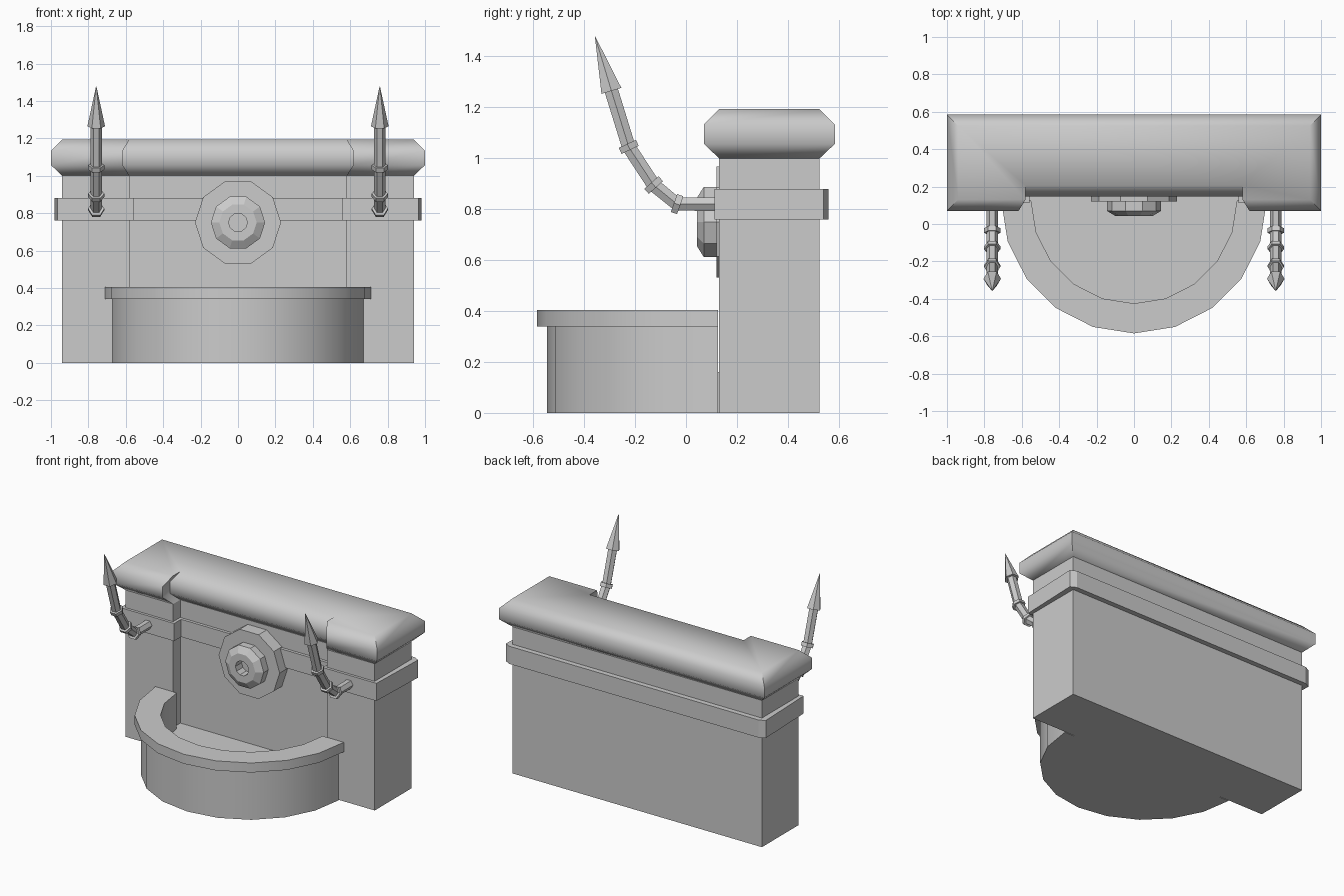
import bpy, bmesh
from math import pi, sin, cos, radians
from mathutils import Vector

if "Cube" in bpy.data.objects:
    bpy.data.objects.remove(bpy.data.objects["Cube"])


def loft(name, rings, smooth=None):
    """Skin equal-sized closed rings of points and cap both ends."""
    bm = bmesh.new()
    rows = [[bm.verts.new(p) for p in ring] for ring in rings]
    n = len(rows[0])
    for a, b in zip(rows, rows[1:]):
        for i in range(n):
            j = (i + 1) % n
            bm.faces.new((a[i], a[j], b[j], b[i]))
    bm.faces.new(rows[0][::-1])
    bm.faces.new(rows[-1])
    bmesh.ops.recalc_face_normals(bm, faces=bm.faces)
    me = bpy.data.meshes.new(name)
    bm.to_mesh(me)
    bm.free()
    ob = bpy.data.objects.new(name, me)
    bpy.context.collection.objects.link(ob)
    if smooth:
        bpy.ops.object.select_all(action='DESELECT')
        bpy.context.view_layer.objects.active = ob
        ob.select_set(True)
        bpy.ops.object.shade_smooth_by_angle(angle=radians(smooth))
    return ob


def mirrored(half):
    return half + [(-x, y) for x, y in reversed(half)]


def footprint(o=0.0, inner=0.0):
    """Wall plan with a recessed middle, grown outward by o."""
    return mirrored([(0.58 + inner, 0.207 - o), (0.58 + inner, 0.13 - o),
                     (0.94 + o, 0.13 - o), (0.94 + o, 0.525 + o)])


def at(points, z):
    return [(x, y, z) for x, y in points]


# Back wall with two end piers
loft("back_wall", [at(footprint(), z) for z in (0, 1.0)])

# Coping with flared underside and chamfered top
loft("wall_cap", [at(footprint(o, i), z) for z, o, i in
                  ((1.0, 0, 0), (1.057, 0.06, 0.037), (1.133, 0.06, 0.037), (1.193, 0, 0))], 50)

# Moulding band
band = mirrored([(0.56, 0.187), (0.56, 0.112), (0.965, 0.112), (0.98, 0.54), (0.94, 0.56)])
loft("wall_band", [at(band, z) for z in (0.76, 0.88)])

# Half-round basin wall with overhanging rim
CY = 0.125
section = [(0.55, 0), (0.672, 0), (0.672, 0.34), (0.71, 0.34), (0.71, 0.405), (0.55, 0.405)]
angles = [pi + pi * k / 10 for k in range(11)]
loft("basin", [[(r * cos(a), CY + r * sin(a), z) for r, z in section] for a in angles], 30)

# Basin floor, running back to the recessed wall
floor = [(0.6 * cos(a), CY + 0.6 * sin(a)) for a in angles] + [(0.58, 0.21), (-0.58, 0.21)]
loft("basin_floor", [at(floor, z) for z in (0, 0.16)])


# Ten-sided plate and faceted boss with a hole
def turned(name, profile):
    loft(name, [[(r * cos(a), y, 0.75 + r * sin(a))
                 for a in (2 * pi * k / 10 for k in range(10))] for y, r in profile])


turned("round_plate", [(0.21, 0.23), (0.12, 0.23)])
turned("spout_boss", [(0.13, 0.145), (0.07, 0.145), (0.043, 0.1), (0.043, 0.05), (0.11, 0.05)])


# Bent spiked arms: hexagonal rings square to the path in the y-z plane
def hex_ring(x, p, t, r):
    n = Vector((-t.y, t.x))
    return [(x + r * cos(k * pi / 3), p.x + n.x * r * sin(k * pi / 3),
             p.y + n.y * r * sin(k * pi / 3)) for k in range(6)]


path = [Vector(p) for p in ((0.14, 0.82), (-0.035, 0.82), (-0.127, 0.895),
                            (-0.225, 1.045), (-0.293, 1.265))]
tip = Vector((-0.357, 1.478))
dirs = [(b - a).normalized() for a, b in zip(path, path[1:])]
tangents = [dirs[0]] + [(a + b).normalized() for a, b in zip(dirs, dirs[1:])] + [dirs[-1]]

for side, x in (("left", -0.758), ("right", 0.758)):
    loft("arm_" + side, [hex_ring(x, p, t, 0.031) for p, t in zip(path, tangents)])
    for i in (1, 2, 3):
        p, t = path[i], tangents[i]
        loft(f"arm_collar_{side}_{i}",
             [hex_ring(x, p + t * d, t, 0.043) for d in (-0.013, 0.013)])
    t = (tip - path[-1]).normalized()
    loft("arm_spike_" + side, [hex_ring(x, path[-1], t, 0.047), hex_ring(x, tip, t, 0.001)])
